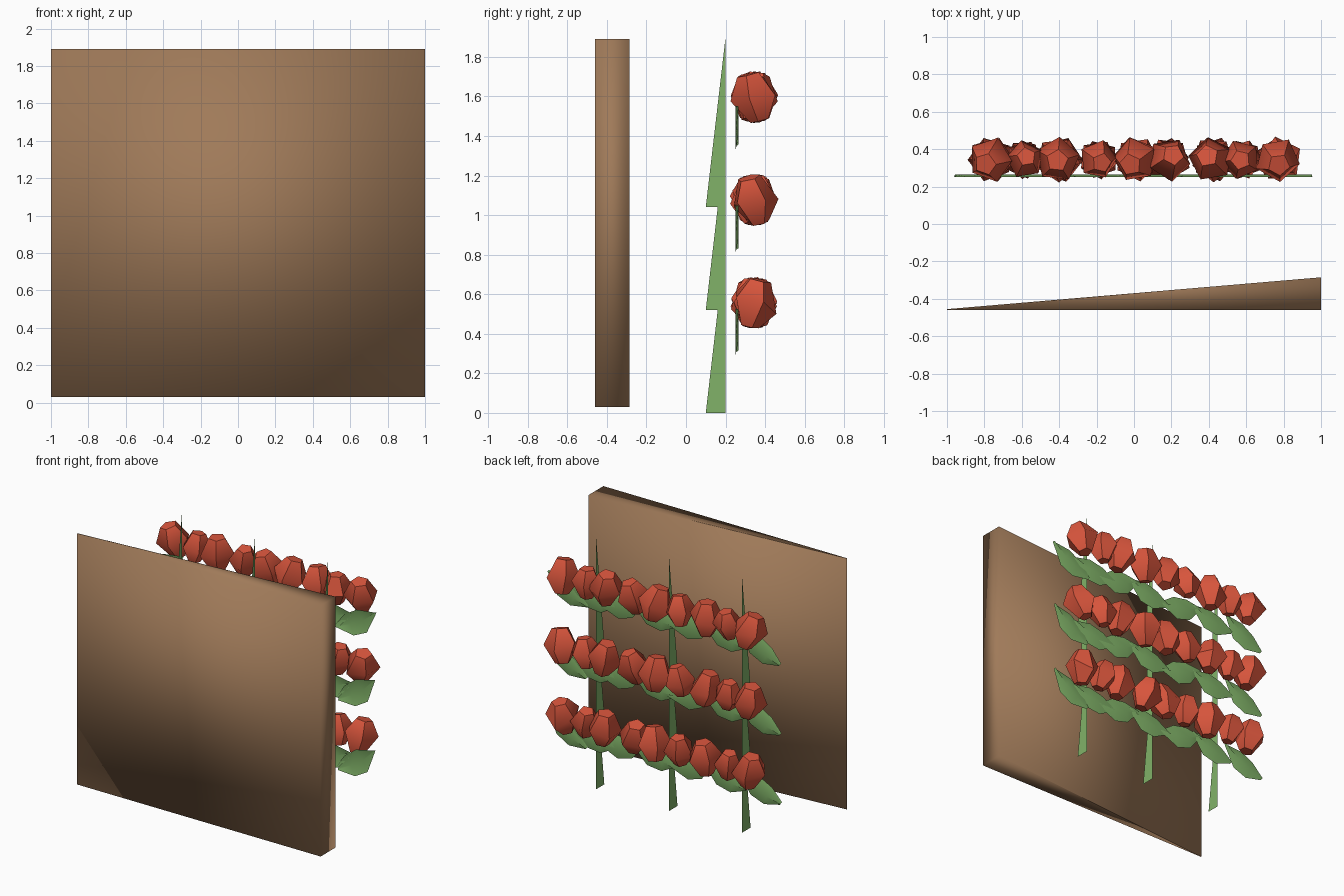
import bpy, bmesh, math, random
from mathutils import Matrix, Vector

if "Cube" in bpy.data.objects:
    bpy.data.objects.remove(bpy.data.objects["Cube"])

random.seed(4)


def material(name, color):
    m = bpy.data.materials.new(name)
    m.diffuse_color = (*color, 1)
    m.use_nodes = True
    m.node_tree.nodes["Principled BSDF"].inputs["Base Color"].default_value = m.diffuse_color
    return m


BROWN = material("brown", (0.35, 0.195, 0.10))
GREEN = material("green", (0.22, 0.45, 0.14))
RED = material("red", (0.68, 0.09, 0.045))


def make(name, verts, faces, mat, angle=None, closed=True):
    me = bpy.data.meshes.new(name)
    me.from_pydata(verts, [], faces)
    if closed:
        bm = bmesh.new()
        bm.from_mesh(me)
        bmesh.ops.recalc_face_normals(bm, faces=bm.faces)
        bm.to_mesh(me)
        bm.free()
    me.materials.append(mat)
    ob = bpy.data.objects.new(name, me)
    bpy.context.collection.objects.link(ob)
    if angle:
        bpy.ops.object.select_all(action='DESELECT')
        ob.select_set(True)
        bpy.context.view_layer.objects.active = ob
        bpy.ops.object.shade_smooth_by_angle(angle=math.radians(angle))
    return ob


# wedge-shaped panel, thin on the left and thick on the right, softly shaded
plan = [(-1, -0.46), (1, -0.46), (1, -0.285), (-1, -0.455)]
make("panel", [(x, y, z) for z in (0.03, 1.89) for x, y in plan],
     [(0, 1, 2, 3), (4, 5, 6, 7)] + [(i, (i + 1) % 4, (i + 1) % 4 + 4, i + 4) for i in range(4)],
     BROWN, 180)


# flat upright thorn-shaped stem
def stem(x, z):
    make("stem", [(x, 0.10, z), (x, 0.20, z), (x, 0.20, z + 0.86)], [(2, 1, 0)],
         GREEN, closed=False)


# low-poly flower bud: rings of points swept round a bulging profile
def bud(x, z, size):
    n = 5
    turn = random.uniform(0, 2 * math.pi)
    tilt = Matrix.Rotation(random.uniform(-0.25, 0.25), 3, 'X') @ \
        Matrix.Rotation(random.uniform(-0.25, 0.25), 3, 'Y')
    verts, faces = [], []
    profile = [(0.05, -0.12), (0.122, 0.0), (0.06, 0.12)]
    for k, (r, h) in enumerate(profile):
        for i in range(n):
            a = turn + 2 * math.pi * i / n
            rise = random.uniform(-0.03, 0.03) if k == 1 else 0
            p = tilt @ (Vector((r * math.cos(a), r * math.sin(a), h + rise)) * size)
            verts.append(p + Vector((x, 0.345, z)))
            if k:
                j, b = (i + 1) % n, (k - 1) * n
                faces.append((b + i, b + j, b + n + j, b + n + i))
    faces += [tuple(range(n)), tuple(range(2 * n, 3 * n))]
    make("flower_bud", verts, faces, RED, 50)


# folded leaf lying in the xz plane, facing the back
def leaf(x, z, angle, length):
    rot = Matrix.Rotation(-angle, 3, 'Y')
    verts, faces = [], []
    outline = [(-0.5, 0.012), (-0.2, 0.078), (0.12, 0.085), (0.5, 0.004)]
    for k, (t, w) in enumerate(outline):
        sag = -0.025 * (1 - 4 * t * t)
        for u, y in ((-w, 0.25), (0, 0.265), (w, 0.25)):
            verts.append(rot @ Vector((t * length, 0, u + sag)) + Vector((x, y, z)))
        if k:
            b = 3 * (k - 1)
            faces += [(b, b + 1, b + 4, b + 3), (b + 1, b + 2, b + 5, b + 4)]
    make("leaf", verts, faces, GREEN, 60, closed=False)


BUDS = [(-0.76, 1), (-0.585, 0.85), (-0.40, 1), (-0.19, 0.88), (0.01, 1),
        (0.18, 0.97), (0.42, 1), (0.58, 0.88), (0.77, 1)]
LEAVES = [(-0.79, 1.45, 27), (-0.50, 1.46, 15), (-0.21, 1.46, -15),
          (0.08, 1.46, 12), (0.36, 1.46, -14), (0.58, 1.46, 10), (0.79, 1.46, 32)]

# three similar tiers, each with stems, buds and a leaf garland
for row in range(3):
    base = 0.52 * row
    for x in (-0.6, 0, 0.6):
        stem(x, base)
    for x, size in BUDS:
        bud(x + random.uniform(-0.01, 0.01), base + 0.555, size)
    for x, z, a in LEAVES:
        # both end leaves droop or lift along the same diagonal
        leaf(x, base + z - 1.04, math.radians(a + random.uniform(-4, 4)), 0.37)
